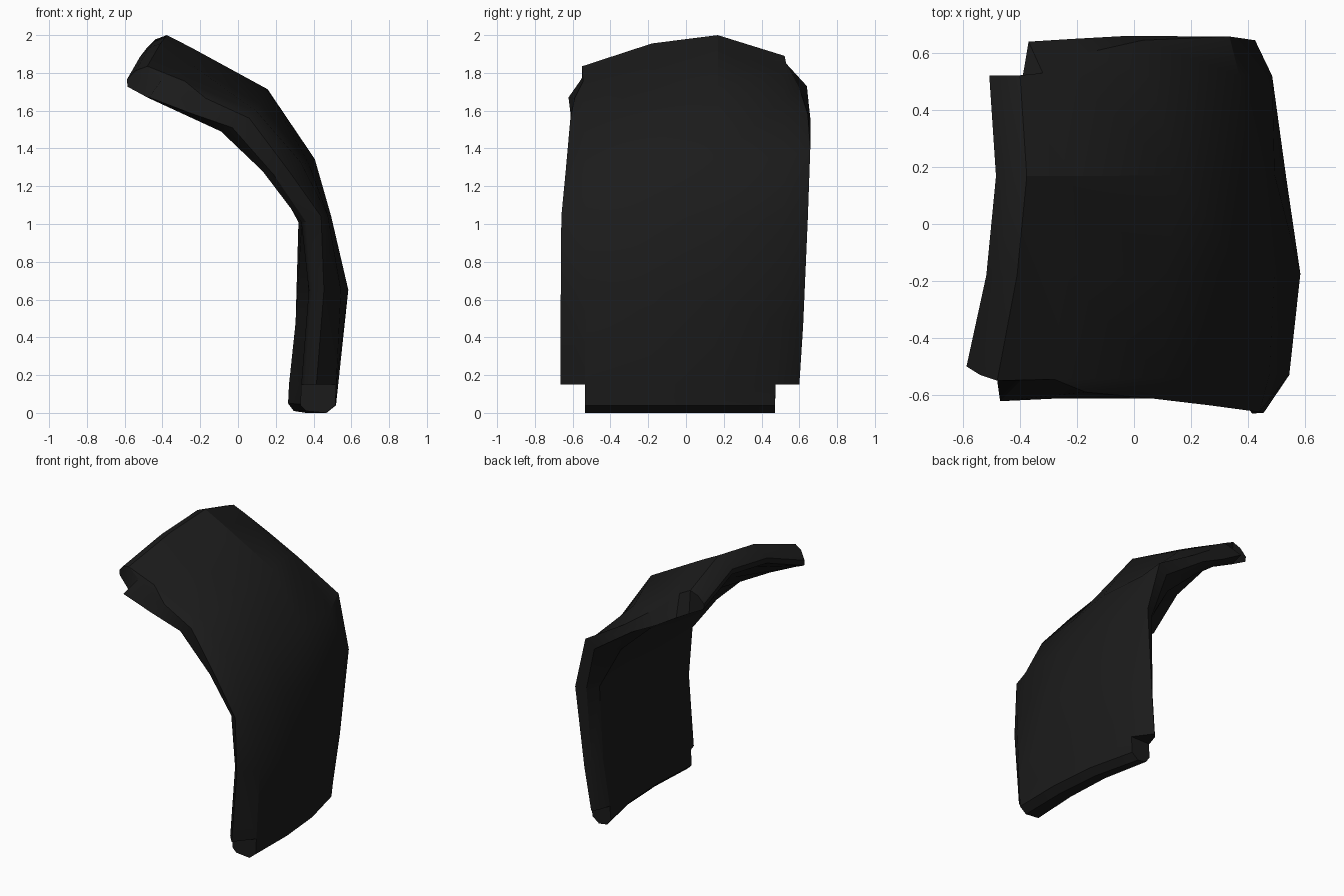
import bpy, bmesh, math
from mathutils import Vector as V

if "Cube" in bpy.data.objects:
    bpy.data.objects.remove(bpy.data.objects["Cube"])

# Stations from the foot to the top of the curved plate (x, z pairs):
# front outer, front inner, back outer, back inner, bulge of the two middle columns
profile = [
    ((.515, .04), (.33, .04), (.41, .04), (.265, .05), (.04, 0), (.045, 0)),
    ((.52, .15), (.335, .15), (.42, .15), (.27, .15), (.045, 0), (.045, 0)),
    ((.545, .65), (.375, .65), (.455, .48), (.305, .48), (.07, .06), (.05, .05)),
    ((.475, 1.05), (.335, 1.01), (.485, 1.02), (.32, 1.01), (.015, 0), (.012, 0)),
    ((.33, 1.33), (.13, 1.28), (.37, 1.35), (.15, 1.32), (.032, -.02), (.05, .0)),
    ((.10, 1.595), (-.09, 1.49), (.05, 1.66), (-.08, 1.53), (.03, .02), (.09, .075)),
    ((-.28, 1.755), (-.285, 1.58), (-.22, 1.80), (-.24, 1.65), (.01, .075), (-.01, .15)),
    ((-.48, 1.835), (-.48, 1.67), (-.40, 1.89), (-.39, 1.72), (.042, .102), (.05, .128)),
]
# y of the front and back columns at each station
spans = [(-.535, .47), (-.535, .475), (-.53, .50), (-.53, .52),
         (-.535, .52), (-.54, .52), (-.545, .52), (-.55, .522)]
# Flange edges (outer edge, inner edge) from the lower notch to the top tip
front_flange = [
    ((.415, -.665, .15), (.355, -.595, .15)),
    ((.455, -.663, .65), (.39, -.59, .65)),
    ((.44, -.66, 1.04), (.36, -.59, 1.01)),
    ((.27, -.637, 1.28), (.19, -.59, 1.26)),
    ((.06, -.612, 1.56), (-.03, -.60, 1.51)),
    ((-.17, -.59, 1.665), (-.26, -.612, 1.59)),
    ((-.40, -.552, 1.77), (-.47, -.622, 1.67)),
]
back_flange = [
    ((.33, .60, .15), (.30, .57, .15)),
    ((.37, .62, .46), (.335, .585, .46)),
    ((.425, .645, 1.03), (.36, .61, 1.02)),
    ((.335, .658, 1.40), (.27, .65, 1.34)),
    ((.03, .645, 1.58), (-.03, .66, 1.545)),
    ((-.17, .60, 1.72), (-.21, .65, 1.635)),
    ((-.32, .53, 1.85), (-.37, .64, 1.73)),
]

bm = bmesh.new()


def face(*vs):
    bm.faces.new(vs)


def ring(frac, column=None):
    """Closed cross-section loop at one position across the width."""
    outer, inner = [], []
    for (fo, fi, bo, bi, *bulge), s in zip(profile, spans):
        y = s[0] + (s[1] - s[0]) * frac
        b = V((0, 0)) if column is None else V(bulge[column])
        for a, c, out in ((fo, bo, outer), (fi, bi, inner)):
            p = V(a).lerp(V(c), frac) + b
            out.append(V((p.x, y, p.y)))
    t = outer[-1]
    dy = .05 if frac == 0 else 0
    rim = [t + V(d) for d in ((-.06, dy * .4, -.022), (-.108, dy, -.07), (-.105, dy, -.108))]
    foot = [V((inner[0].x + .03, inner[0].y, .01)), V((outer[0].x - .05, outer[0].y, 0))]
    return [bm.verts.new(p) for p in outer + rim + inner[::-1] + foot]


# Main curved plate
rings = [ring(0), ring(.345, 0), ring(.67, 1), ring(1)]
n = len(profile)
size = len(rings[0])
for a, b in zip(rings, rings[1:]):
    for i in range(size):
        j = (i + 1) % size
        face(a[i], a[j], b[j], b[i])

# Bevelled side flanges, with notched ends at foot and top
for flange, r in ((front_flange, rings[0]), (back_flange, rings[3])):
    outer, inner = r[:n], r[n + 3:2 * n + 3][::-1]
    rim, foot = r[n:n + 3], r[2 * n + 3:]
    strip = [(outer[k + 1], *[bm.verts.new(p) for p in pts], inner[k + 1])
             for k, pts in enumerate(flange)]
    for a, b in zip(strip, strip[1:]):
        for i in range(3):
            face(a[i], a[i + 1], b[i + 1], b[i])
    face(*strip[0])
    face(*strip[-1])
    face(outer[0], outer[1], inner[1], inner[0], *foot)
    face(outer[-1], *rim, inner[-1])

bmesh.ops.recalc_face_normals(bm, faces=bm.faces)
mesh = bpy.data.meshes.new("curved_plate")
bm.to_mesh(mesh)
bm.free()
plate = bpy.data.objects.new("curved_plate", mesh)
bpy.context.collection.objects.link(plate)

# Single dark finish
mat = bpy.data.materials.new("charcoal_black")
mat.diffuse_color = (.011, .011, .011, 1)
mat.use_nodes = True
mat.node_tree.nodes["Principled BSDF"].inputs["Base Color"].default_value = mat.diffuse_color
mesh.materials.append(mat)
bpy.context.view_layer.objects.active = plate
plate.select_set(True)
bpy.ops.object.shade_smooth_by_angle(angle=math.radians(28))
